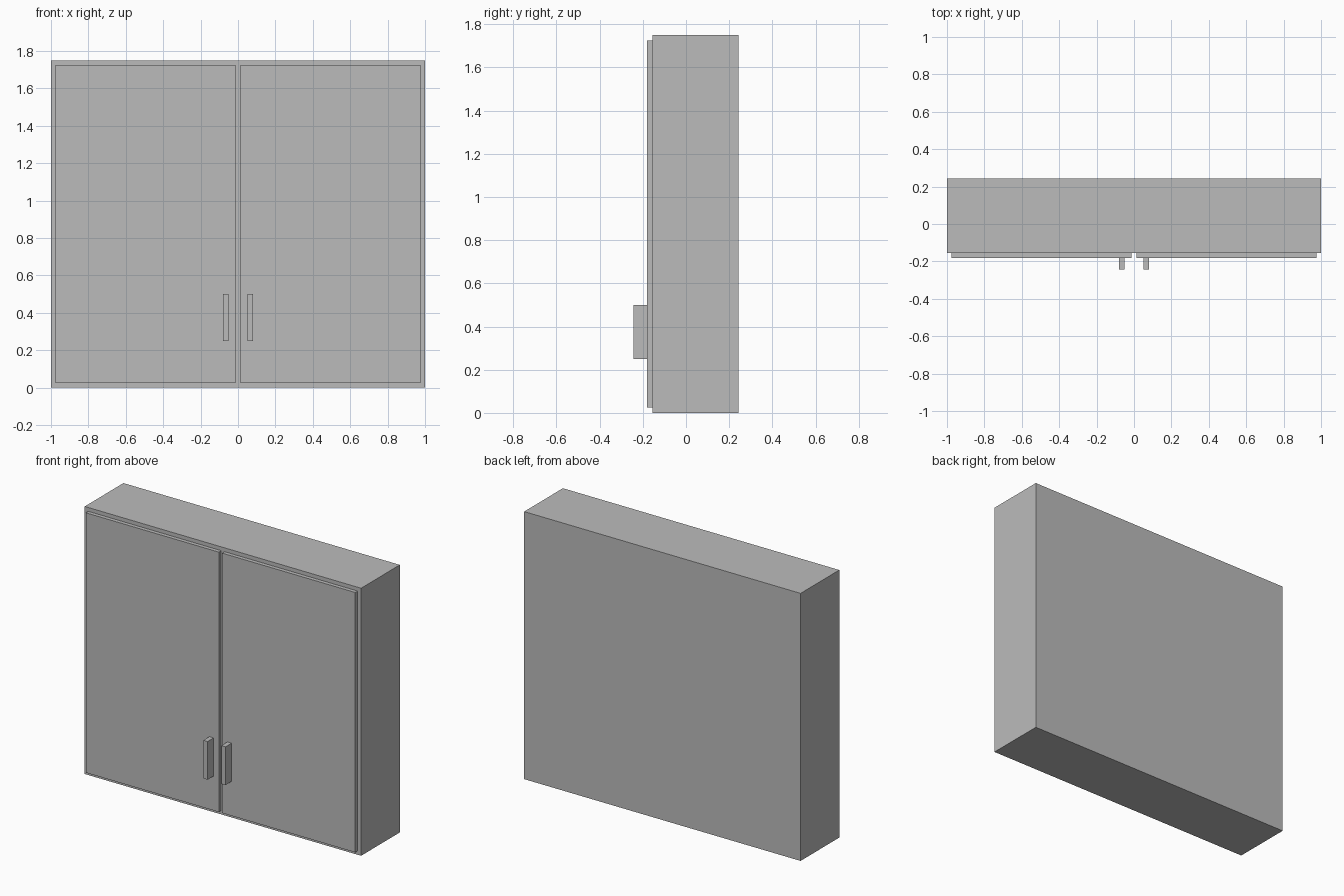
import bpy

if "Cube" in bpy.data.objects:
    bpy.data.objects.remove(bpy.data.objects["Cube"])

grey = bpy.data.materials.new("plain_grey")
grey.diffuse_color = (0.5, 0.5, 0.5, 1.0)
grey.use_nodes = True
grey.node_tree.nodes["Principled BSDF"].inputs["Base Color"].default_value = grey.diffuse_color


def box(name, x, y, z):
    """Box from (min, max) ranges on each axis."""
    bpy.ops.mesh.primitive_cube_add(size=1)
    ob = bpy.context.object
    ob.name = name
    ob.location = [(r[0] + r[1]) / 2 for r in (x, y, z)]
    ob.scale = [r[1] - r[0] for r in (x, y, z)]
    bpy.ops.object.transform_apply(location=True, rotation=False, scale=True)
    ob.data.materials.append(grey)
    return ob


# Depth layers from front to back
HANDLE_Y, DOOR_Y, BODY_Y, BACK_Y = -0.244, -0.181, -0.156, 0.244

# Cabinet carcass
box("cabinet_body", (-1, 1), (BODY_Y, BACK_Y), (0, 1.75))

# Pair of doors with upright bar handles near the centre gap
for side, s in (("left", -1), ("right", 1)):
    box(side + "_door", sorted((s * 0.0125, s * 0.975)),
        (DOOR_Y, BODY_Y), (0.025, 1.725))
    box(side + "_handle", sorted((s * 0.05, s * 0.08)),
        (HANDLE_Y, DOOR_Y), (0.25, 0.5))
